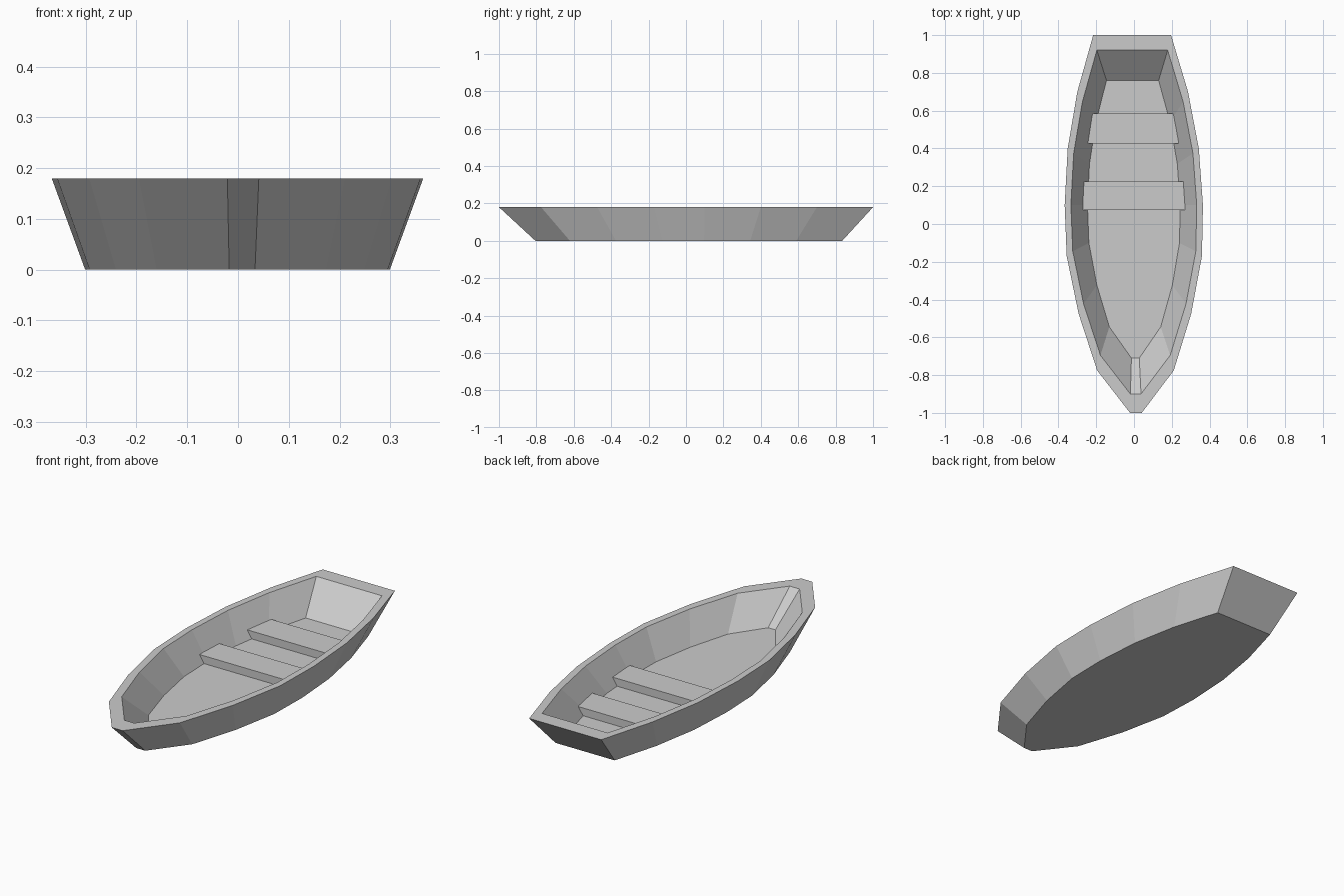
import bpy
import bmesh

cube = bpy.data.objects.get("Cube")
if cube:
    bpy.data.objects.remove(cube, do_unlink=True)

# One plain grey for the whole boat
grey = bpy.data.materials.new("light_grey")
grey.use_nodes = True
colour = (0.6, 0.6, 0.6, 1)
grey.diffuse_color = colour
grey.node_tree.nodes["Principled BSDF"].inputs["Base Color"].default_value = colour

SKEW = -0.01  # the boat is turned very slightly about z


def make_object(name, bm):
    bmesh.ops.recalc_face_normals(bm, faces=bm.faces)
    mesh = bpy.data.meshes.new(name)
    bm.to_mesh(mesh)
    bm.free()
    mesh.materials.append(grey)
    obj = bpy.data.objects.new(name, mesh)
    bpy.context.collection.objects.link(obj)
    return obj


def loft(name, rings):
    """Bridge closed rings of points and cap the first and last."""
    bm = bmesh.new()
    loops = [[bm.verts.new((x + SKEW * y, y, z)) for x, y, z in r] for r in rings]
    for a, b in zip(loops, loops[1:]):
        for i in range(len(a)):
            j = (i + 1) % len(a)
            bm.faces.new((a[i], a[j], b[j], b[i]))
    bm.faces.new(loops[0])
    bm.faces.new(loops[-1])
    return make_object(name, bm)


# Half outline of the gunwale, bow to stern: half width, y
OUTLINE = [(0.031, -1), (0.203, -0.775), (0.298, -0.475), (0.358, -0.17),
           (0.366, 0.1), (0.347, 0.4), (0.293, 0.7), (0.206, 1)]


def hull_ring(sx, sy, shift, z):
    side = [(x * sx, y * sy + shift, z) for x, y in OUTLINE]
    return side + [(-x, y, z) for x, y, z in reversed(side)]


# Hull: keel plate, outer gunwale, inner gunwale, floor
loft("hull", [
    hull_ring(0.82, 0.82, 0.015, 0),
    hull_ring(1, 1, 0, 0.18),
    hull_ring(0.91, 0.91, 0.01, 0.18),
    hull_ring(0.67, 0.735, 0.025, 0.04),
])


# Bench seats: planks that taper with the hull, resting on the floor
def seat(name, y0, y1, w0, w1):
    def ring(inset, z):
        a, b = w0 - inset, w1 - inset
        return [(a, y0, z), (b, y1, z), (-b, y1, z), (-a, y0, z)]
    loft(name, [ring(0.027, 0.039), ring(0, 0.08)])


seat("middle_seat", 0.073, 0.226, 0.273, 0.266)
seat("rear_seat", 0.425, 0.585, 0.246, 0.222)
